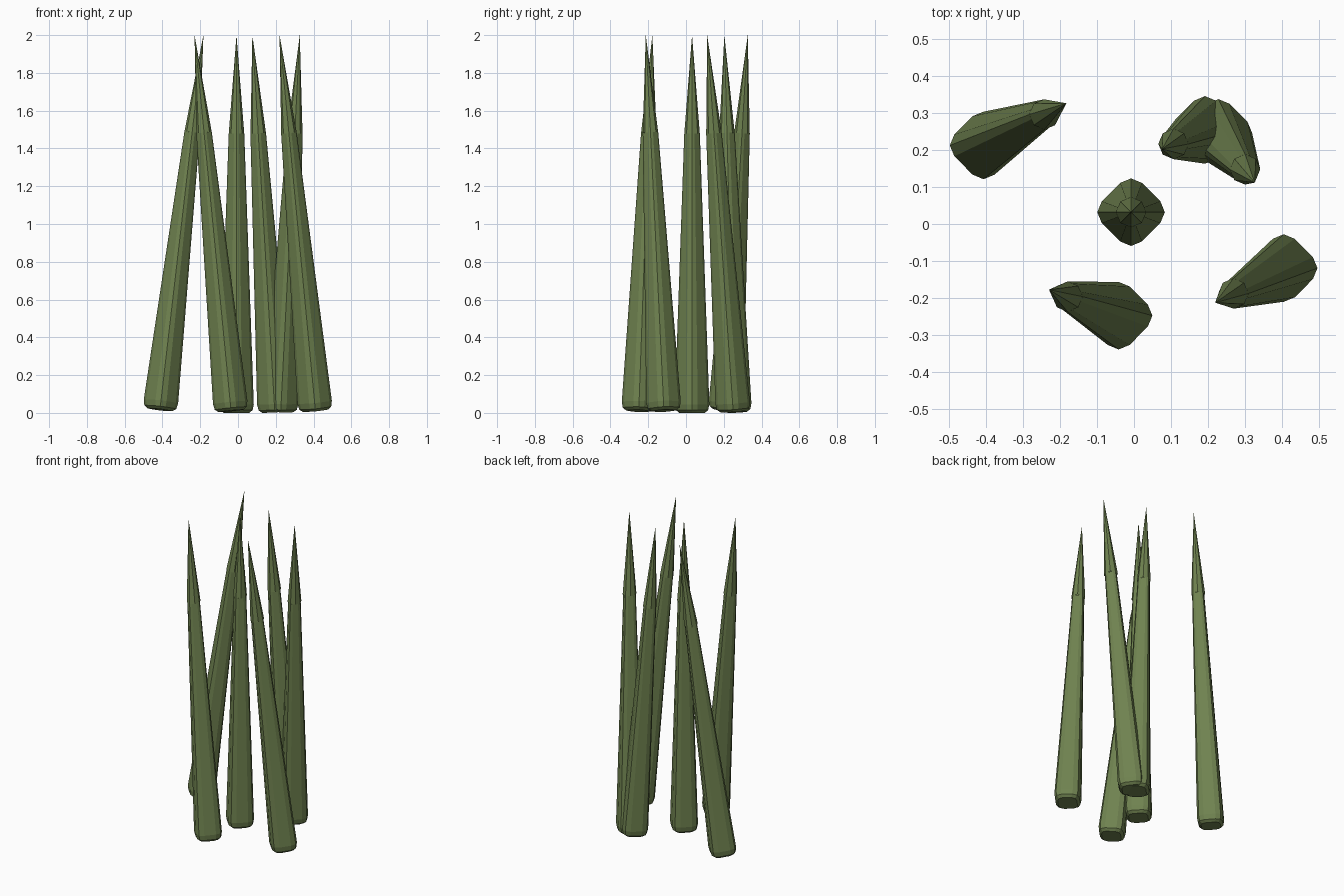
import bpy
import bmesh
from math import cos, sin, pi, sqrt
from mathutils import Vector

cube = bpy.data.objects.get("Cube")
if cube:
    bpy.data.objects.remove(cube, do_unlink=True)

green = bpy.data.materials.new("olive_green")
green.use_nodes = True
colour = (0.16, 0.225, 0.08, 1)
green.diffuse_color = colour
green.node_tree.nodes["Principled BSDF"].inputs["Base Color"].default_value = colour

LENGTH = 2.0
SHOULDER = 1.48
HALF, ROUND = 0.077, 0.042     # square half width and corner radius


def section():
    """Square with rounded corners, corners pointing along x and y."""
    points = []
    core = (HALF - ROUND) * sqrt(2)
    for corner in range(4):
        a = corner * pi / 2
        for step in (-1, 0, 1):
            b = a + step * pi / 4
            points.append((core * cos(a) + ROUND * cos(b),
                           core * sin(a) + ROUND * sin(b)))
    return points


def bridge(bm, low, high):
    n = len(low)
    for i in range(n):
        j = (i + 1) % n
        bm.faces.new((low[i], low[j], high[j], high[i]))


def spike(name, base, tip):
    bm = bmesh.new()
    # Tapered shaft with a rounded foot
    rings = []
    for scale, z in ((0.73, 0.0), (0.93, 0.014), (1.0, 0.045), (0.45, SHOULDER)):
        rings.append([bm.verts.new((x * scale, y * scale, z)) for x, y in section()])
    for low, high in zip(rings, rings[1:]):
        bridge(bm, low, high)
    bm.faces.new(rings[0][::-1])
    bm.faces.new(rings[-1])
    # Eight-sided point
    ring = [bm.verts.new((0.041 * cos(i * pi / 4), 0.041 * sin(i * pi / 4), SHOULDER))
            for i in range(8)]
    apex = bm.verts.new((0, 0, LENGTH))
    for i in range(8):
        bm.faces.new((ring[i], ring[(i + 1) % 8], apex))

    mesh = bpy.data.meshes.new(name)
    bm.to_mesh(mesh)
    bm.free()
    mesh.materials.append(green)
    obj = bpy.data.objects.new(name, mesh)
    bpy.context.collection.objects.link(obj)
    # Lean the spike from its foot towards its tip
    lean = Vector(tip) - Vector(base)
    rise = sqrt(LENGTH ** 2 - lean.length_squared)
    axis = Vector((lean.x, lean.y, rise))
    obj.rotation_mode = "QUATERNION"
    obj.rotation_quaternion = Vector((0, 0, 1)).rotation_difference(axis)
    obj.location = (base[0], base[1], LENGTH - rise)


spike("centre_spike", (-0.008, 0.032), (-0.008, 0.032))
spike("back_right_spike", (-0.413, 0.21), (-0.183, 0.327))
spike("front_right_spike", (-0.037, -0.25), (-0.23, -0.178))
spike("front_left_spike", (0.41, -0.117), (0.22, -0.213))
spike("back_inner_spike", (0.195, 0.256), (0.076, 0.203))
spike("back_outer_spike", (0.226, 0.25), (0.327, 0.112))
